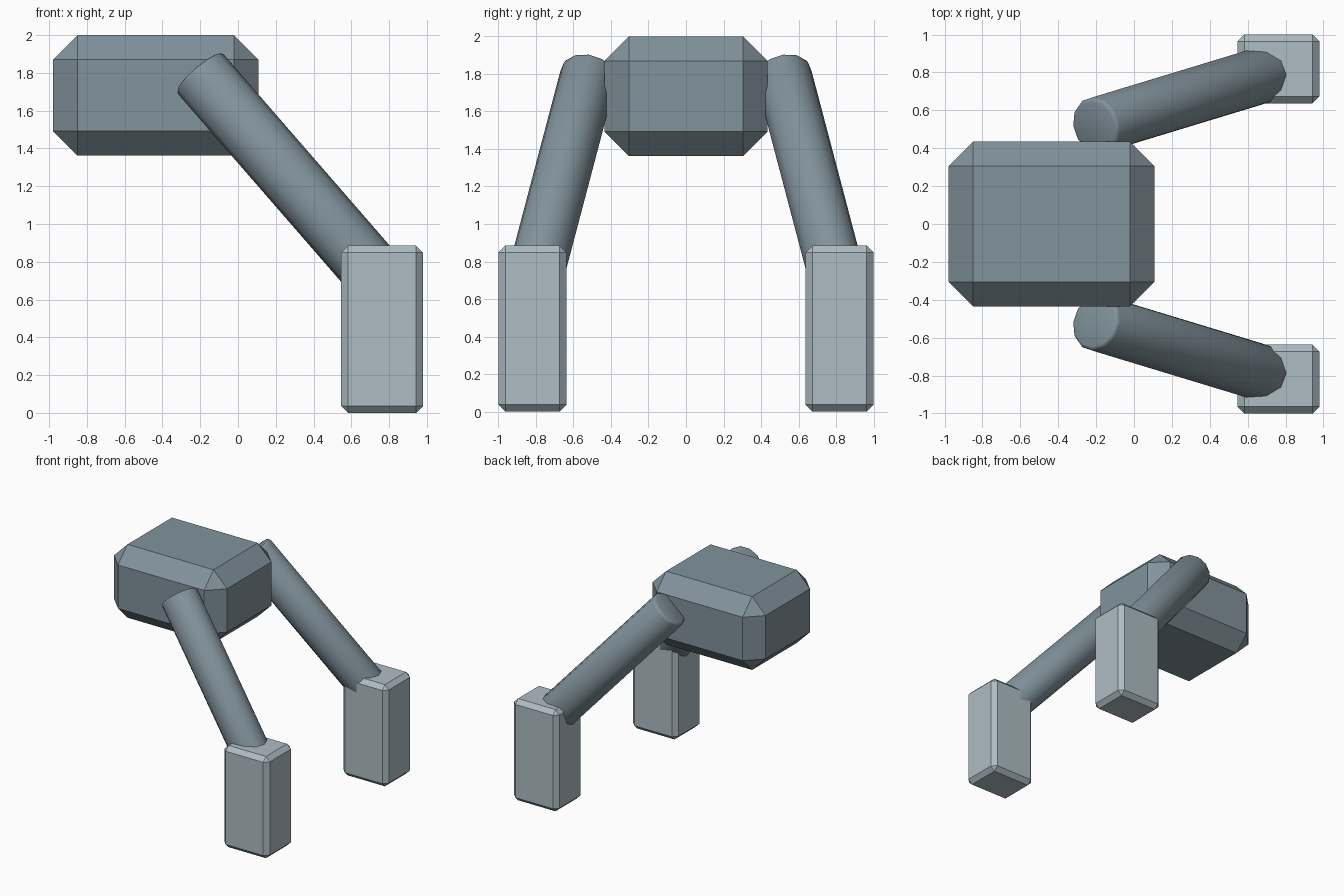
import bpy, bmesh
from mathutils import Vector, Matrix

if "Cube" in bpy.data.objects:
    bpy.data.objects.remove(bpy.data.objects["Cube"])


def material(name, rgb):
    mat = bpy.data.materials.new(name)
    mat.diffuse_color = (*rgb, 1)
    mat.use_nodes = True
    mat.node_tree.nodes["Principled BSDF"].inputs["Base Color"].default_value = mat.diffuse_color
    return mat


DARK = material("dark_slate", (0.22, 0.29, 0.33))
LIGHT = material("light_slate", (0.42, 0.51, 0.55))


def make_object(name, bm, mat, mirror=False):
    bmesh.ops.recalc_face_normals(bm, faces=bm.faces)
    mesh = bpy.data.meshes.new(name)
    bm.to_mesh(mesh)
    bm.free()
    mesh.materials.append(mat)
    obj = bpy.data.objects.new(name, mesh)
    bpy.context.collection.objects.link(obj)
    if mirror:
        m = obj.modifiers.new("Mirror", 'MIRROR')
        m.use_axis = (False, True, False)
    return obj


def bevelled_box(name, lo, hi, bevel, mat, mirror=False):
    lo, hi = Vector(lo), Vector(hi)
    bm = bmesh.new()
    bmesh.ops.create_cube(bm, size=1)
    bmesh.ops.scale(bm, vec=hi - lo, verts=bm.verts)
    bmesh.ops.translate(bm, vec=(lo + hi) / 2, verts=bm.verts)
    bmesh.ops.bevel(bm, geom=bm.edges[:], offset=bevel, offset_type='OFFSET',
                    segments=1, profile=0.5, affect='EDGES')
    return make_object(name, bm, mat, mirror)


def rod(name, start, end, r_wide, r_narrow, sides, bevel, mat, mirror=False):
    start, end = Vector(start), Vector(end)
    d = (end - start).normalized()
    v = Vector((0, 1, 0))
    v = (v - d * v.dot(d)).normalized()
    u = v.cross(d).normalized()
    frame = Matrix((u, v, d)).transposed().to_4x4()
    bm = bmesh.new()
    bmesh.ops.create_cone(bm, cap_ends=True, segments=sides, radius1=1, radius2=1,
                          depth=(end - start).length)
    bmesh.ops.scale(bm, vec=(r_wide, r_narrow, 1), verts=bm.verts)
    rims = [e for e in bm.edges if any(len(f.verts) > 4 for f in e.link_faces)]
    bmesh.ops.bevel(bm, geom=rims, offset=bevel, segments=2, profile=0.5, affect='EDGES')
    bmesh.ops.transform(bm, matrix=Matrix.Translation((start + end) / 2) @ frame,
                        verts=bm.verts)
    obj = make_object(name, bm, mat, mirror)
    for p in obj.data.polygons:
        p.use_smooth = True
    return obj


# Chamfered hip block
bevelled_box("hip_block", (-0.98, -0.435, 1.362), (0.108, 0.435, 2.0), 0.13, DARK)
# Slanted upper legs, one per side
rod("upper_leg", (-0.208, 0.517, 1.806), (0.77, 0.814, 0.68), 0.160, 0.152, 12, 0.02, DARK, True)
# Upright lower blocks, one per side
bevelled_box("lower_leg", (0.545, 0.637, 0.0), (0.98, 1.0, 0.885), 0.037, LIGHT, True)
